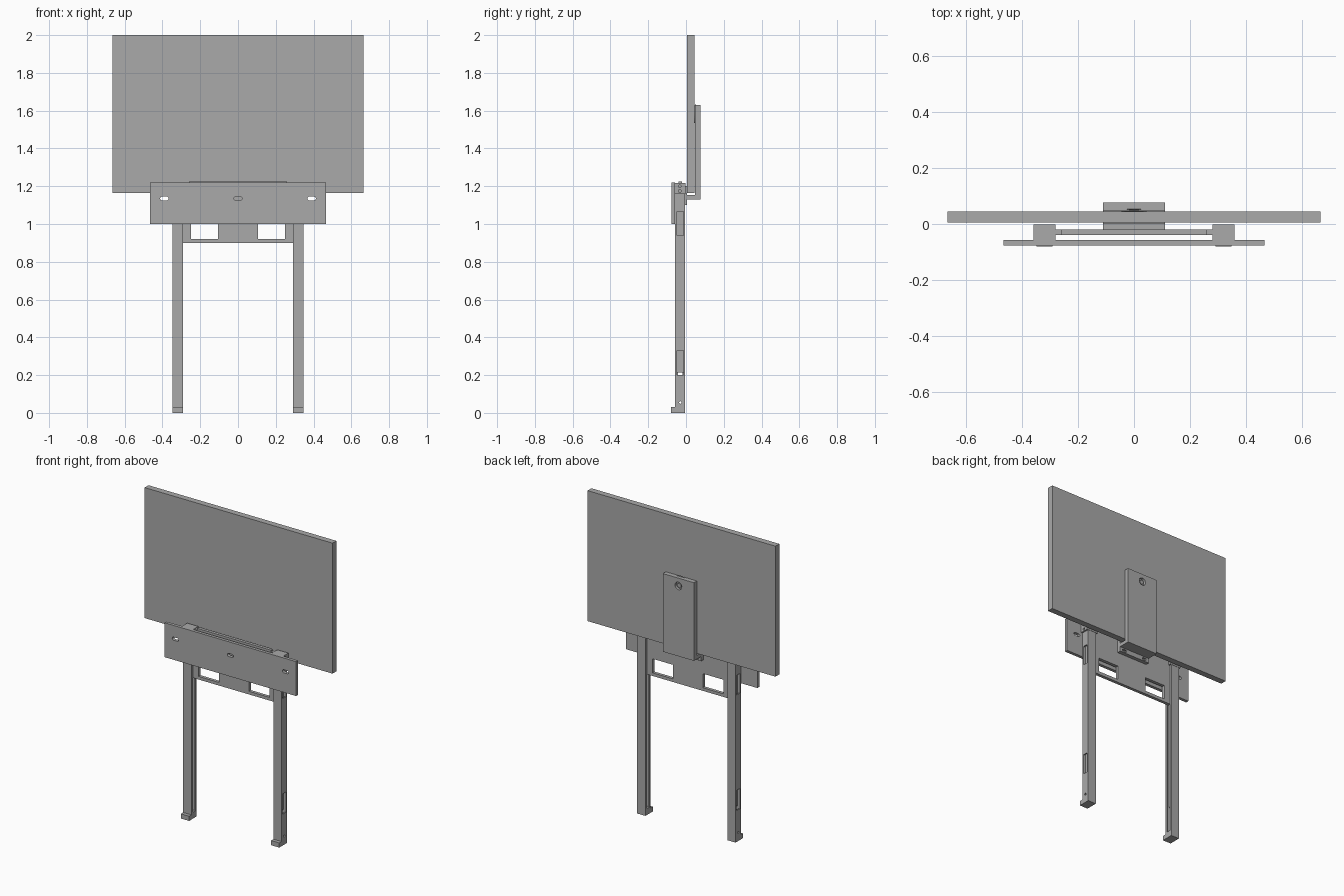
import bpy
from math import pi

if "Cube" in bpy.data.objects:
    bpy.data.objects.remove(bpy.data.objects["Cube"])

GREY = (0.4, 0.4, 0.4, 1)
mat = bpy.data.materials.new("plain grey")
mat.use_nodes = True
mat.diffuse_color = GREY
mat.node_tree.nodes["Principled BSDF"].inputs["Base Color"].default_value = GREY


def finish(ob, name):
    ob.name = name
    ob.data.materials.clear()
    ob.data.materials.append(mat)
    return ob


def box(name, x, y, z):
    """Box from (min, max) ranges."""
    bpy.ops.mesh.primitive_cube_add(size=1, location=[sum(r) / 2 for r in (x, y, z)])
    ob = bpy.context.object
    ob.scale = [r[1] - r[0] for r in (x, y, z)]
    bpy.ops.object.transform_apply(location=True, rotation=False, scale=True)
    return finish(ob, name)


def rod(name, centre, radius, depth, axis, tip=None, sides=24):
    """Cylinder or cone along x or y."""
    rot = (pi / 2, 0, 0) if axis == "y" else (0, pi / 2, 0)
    bpy.ops.mesh.primitive_cone_add(vertices=sides, radius1=radius,
                                    radius2=radius if tip is None else tip,
                                    depth=depth, location=centre, rotation=rot)
    ob = finish(bpy.context.object, name)
    bpy.ops.object.transform_apply(location=True, rotation=True, scale=True)
    return ob


def cut(target, *cutters):
    """Subtract cutters one after another, then remove them."""
    for c in cutters:
        m = target.modifiers.new("cut", "BOOLEAN")
        m.operation, m.solver, m.object = "DIFFERENCE", "EXACT", c
        bpy.context.view_layer.objects.active = target
        bpy.ops.object.modifier_apply(modifier=m.name)
        bpy.data.objects.remove(c)


# Large upright panel
box("panel", (-0.665, 0.665), (0.006, 0.045), (1.165, 2))

# Front board with three rounded slots
board = box("front_board", (-0.465, 0.465), (-0.077, -0.057), (1, 1.22))
for x in (-0.39, 0, 0.39):
    cut(board, box("slot", (x - 0.012, x + 0.012), (-0.1, 0), (1.125, 1.145)))
    for dx in (-0.012, 0.012):
        cut(board, rod("slot_end", (x + dx, -0.07, 1.135), 0.01, 0.1, "y"))

# Cross plate with two windows, narrower at the top edge
cross = box("cross_plate", (-0.295, 0.295), (-0.04, -0.02), (0.9, 1.225))
for s in (-1, 1):
    lo, hi = sorted((s * 0.105, s * 0.25))
    cut(cross, box("window", (lo, hi), (-0.1, 0.1), (0.92, 1.01)))
    lo, hi = sorted((s * 0.26, s * 0.35))
    cut(cross, box("corner", (lo, hi), (-0.1, 0.1), (1.215, 1.3)))


def leg_side(side, s):
    def sx(a, b):
        return tuple(sorted((s * a, s * b)))

    # Hollow leg, open towards the inside, with slots in the outer wall
    leg = box(side + "_leg", sx(0.29, 0.348), (-0.057, -0.004), (0.03, 1.165))
    cut(leg,
        box("hollow", sx(0.298, 0.34), (-0.05, -0.011), (0.04, 1.2)),
        box("opening", sx(0.28, 0.3), (-0.043, -0.018), (0.04, 1.2)),
        box("lower_slot", sx(0.33, 0.36), (-0.047, -0.013), (0.2, 0.33)),
        box("upper_slot", sx(0.33, 0.36), (-0.047, -0.013), (0.94, 1.065)),
        rod("pin_hole", (s * 0.34, -0.03, 0.055), 0.007, 0.04, "x"))
    # Bar inside the leg
    box(side + "_sliding_bar", sx(0.308, 0.332), (-0.047, -0.014), (0.215, 1.07))
    # Foot with a toe towards the front
    box(side + "_foot", sx(0.29, 0.348), (-0.08, -0.004), (0, 0.03))
    # Cap at the top of the leg
    cap = box(side + "_cap", sx(0.28, 0.358), (-0.057, -0.002), (1.16, 1.218))
    cut(cap, box("cap_hollow", sx(0.295, 0.345), (-0.05, -0.01), (1.1, 1.21)))
    for z in (1.175, 1.2):
        cut(cap, rod("cap_hole", (s * 0.35, -0.033, z), 0.007, 0.03, "x"))


leg_side("left", 1)
leg_side("right", -1)

# Mount: back plate, lower shelf and front lip hold the panel
back = box("mount_back_plate", (-0.11, 0.11), (0.047, 0.077), (1.13, 1.63))
cut(back, rod("screw_hole", (0, 0.075, 1.58), 0.024, 0.03, "y"))
rod("mount_screw", (0, 0.064, 1.58), 0.015, 0.012, "y", sides=6)
rod("mount_cone", (0, 0.048, 1.58), 0.058, 0.012, "y", tip=0.04, sides=32)
box("mount_shelf", (-0.11, 0.11), (-0.005, 0.06), (1.13, 1.153))
lip = box("mount_front_lip", (-0.11, 0.11), (-0.02, 0.004), (1.1, 1.2))
for s in (-1, 1):
    cut(lip, box("lip_notch", tuple(sorted((s * 0.06, s * 0.09))),
                 (-0.008, 0.02), (1.107, 1.122)))
